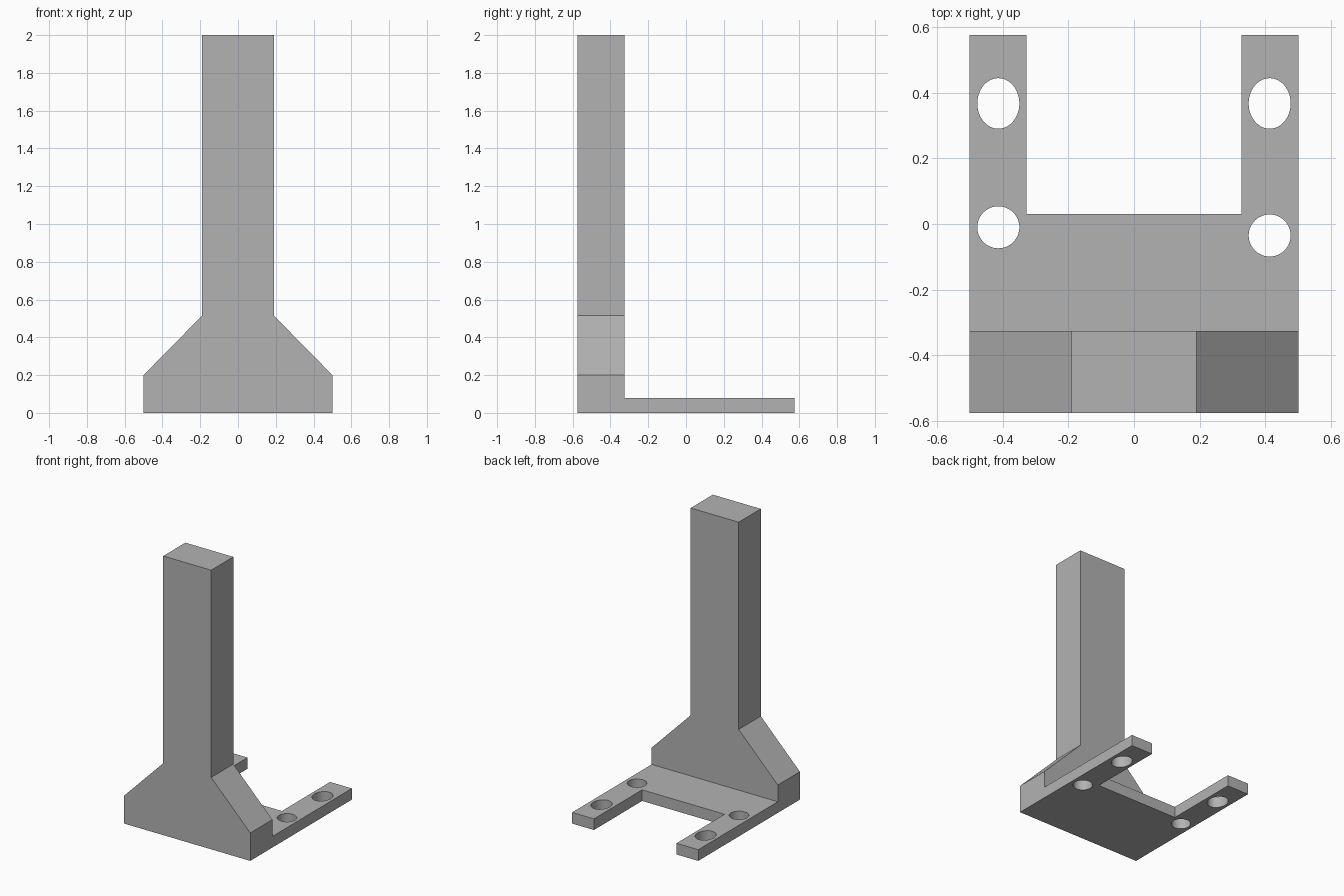
import bpy
import bmesh
from mathutils import Matrix, Vector

cube = bpy.data.objects.get("Cube")
if cube:
    bpy.data.objects.remove(cube, do_unlink=True)

grey = bpy.data.materials.new("plain_grey")
grey.use_nodes = True
colour = (0.45, 0.45, 0.45, 1)
grey.diffuse_color = colour
grey.node_tree.nodes["Principled BSDF"].inputs["Base Color"].default_value = colour


def add_object(name, bm):
    bmesh.ops.recalc_face_normals(bm, faces=bm.faces)
    mesh = bpy.data.meshes.new(name)
    bm.to_mesh(mesh)
    bm.free()
    mesh.materials.append(grey)
    obj = bpy.data.objects.new(name, mesh)
    bpy.context.collection.objects.link(obj)
    return obj


def extruded(name, half, to_point, direction):
    """Mirror a half outline across x = 0 and extrude it into a solid."""
    outline = half + [(-x, v) for x, v in reversed(half)]
    bm = bmesh.new()
    face = bm.faces.new([bm.verts.new(to_point(x, v)) for x, v in outline])
    result = bmesh.ops.extrude_face_region(bm, geom=[face])
    moved = [v for v in result["geom"] if isinstance(v, bmesh.types.BMVert)]
    bmesh.ops.translate(bm, verts=moved, vec=Vector(direction))
    return add_object(name, bm)


FRONT, BACK, JOINT = -0.575, 0.575, -0.325
PLATE = 0.08

# Upright post with a flared foot
extruded("upright_post",
         [(0.5, 0), (0.5, 0.2), (0.19, 0.515), (0.19, 2)],
         lambda x, z: (x, FRONT, z), (0, JOINT - FRONT, 0))

# Flat U-shaped plate with two arms
plate = extruded("base_plate",
                 [(0.5, JOINT), (0.5, BACK), (0.327, BACK), (0.327, 0.03)],
                 lambda x, y: (x, y, 0), (0, 0, PLATE))

# Screw holes: oval at the arm tips, round at the arm roots
holes = bmesh.new()
for x, y, length in [(-0.413, 0.367, 0.077), (0.413, 0.367, 0.077),
                     (-0.413, -0.01, 0.064), (0.413, -0.035, 0.064)]:
    place = Matrix.Translation((x, y, PLATE / 2)) @ Matrix.Diagonal((0.064, length, 1, 1))
    bmesh.ops.create_cone(holes, cap_ends=True, segments=48, radius1=1, radius2=1,
                          depth=PLATE * 3, matrix=place)
cutter = add_object("hole_cutter", holes)
cutter.hide_render = True

cut = plate.modifiers.new("screw_holes", "BOOLEAN")
cut.operation = "DIFFERENCE"
cut.solver = "EXACT"
cut.object = cutter
bpy.ops.object.select_all(action="DESELECT")
plate.select_set(True)
bpy.context.view_layer.objects.active = plate
bpy.ops.object.modifier_apply(modifier=cut.name)
bpy.data.objects.remove(cutter, do_unlink=True)
bpy.ops.object.shade_smooth_by_angle()
